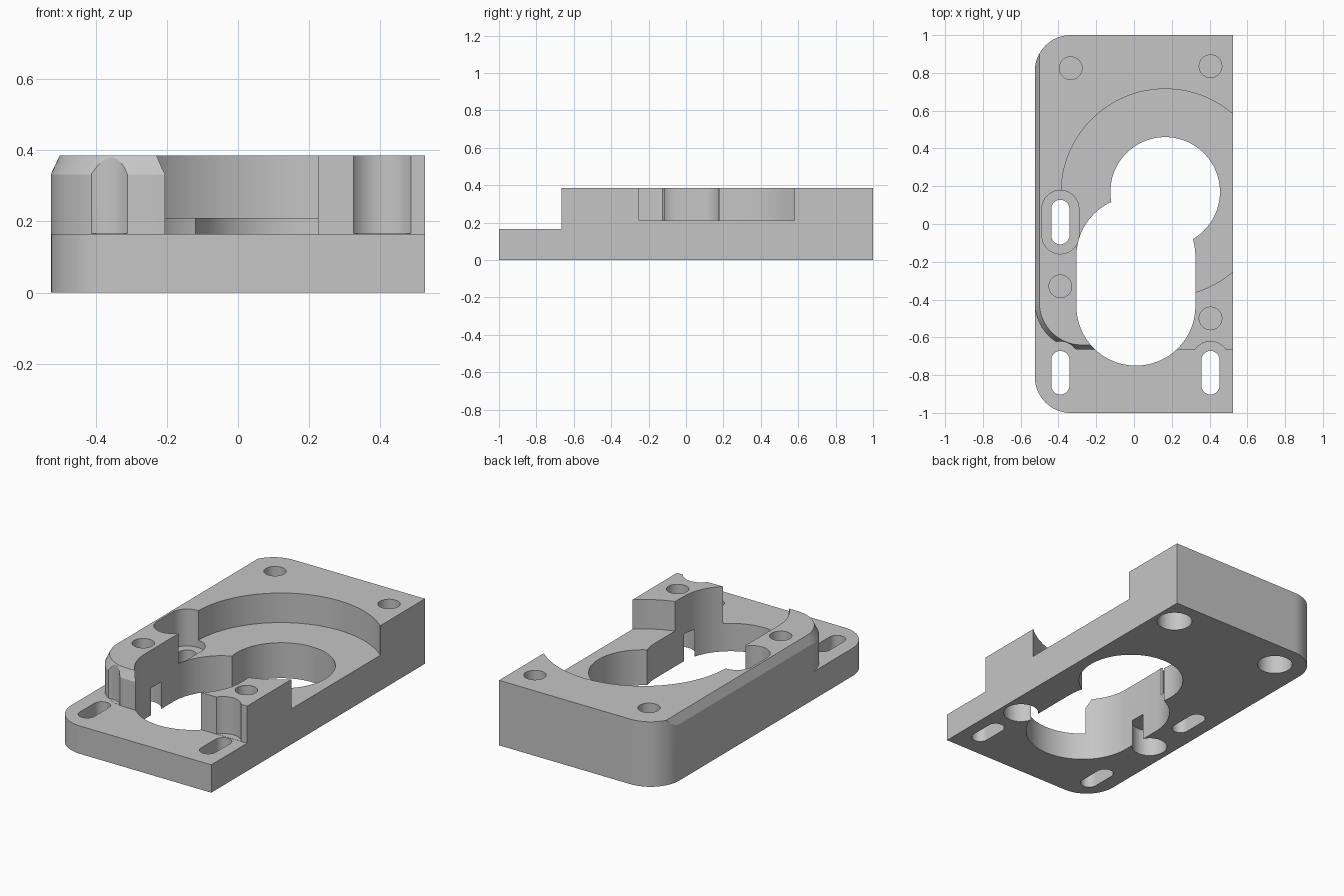
import bpy, bmesh
from math import sin, cos, pi, radians

cube = bpy.data.objects.get("Cube")
if cube:
    bpy.data.objects.remove(cube, do_unlink=True)

grey = bpy.data.materials.new("plain grey")
grey.use_nodes = True
colour = (0.56, 0.56, 0.56, 1)
grey.diffuse_color = colour
grey.node_tree.nodes["Principled BSDF"].inputs["Base Color"].default_value = colour


def arc(cx, cy, r, start, end, steps=24):
    """Points along an arc, angles in degrees."""
    angles = [radians(start + (end - start) * i / steps) for i in range(steps + 1)]
    return [(cx + r * cos(a), cy + r * sin(a)) for a in angles]


def slot(x, y0, y1, r):
    """Outline with two round ends, lying along y."""
    return arc(x, y1, r, 0, 180, 32) + arc(x, y0, r, 180, 360, 32)


def loft(name, layers):
    """Closed solid through (height, outline) layers of equal point count."""
    bm = bmesh.new()
    rings = [[bm.verts.new((x, y, z)) for x, y in outline] for z, outline in layers]
    for low, high in zip(rings, rings[1:]):
        for i in range(len(low)):
            bm.faces.new((low[i - 1], low[i], high[i], high[i - 1]))
    bm.faces.new(rings[0][::-1])
    bm.faces.new(rings[-1])
    bmesh.ops.recalc_face_normals(bm, faces=bm.faces)
    mesh = bpy.data.meshes.new(name)
    bm.to_mesh(mesh)
    bm.free()
    obj = bpy.data.objects.new(name, mesh)
    bpy.context.collection.objects.link(obj)
    mesh.materials.append(grey)
    return obj


def cut(target, layers):
    """Subtract a lofted solid from the target."""
    cutter = loft("cutter", layers)
    cutter.hide_render = True
    mod = target.modifiers.new("cut", 'BOOLEAN')
    mod.operation = 'DIFFERENCE'
    mod.solver = 'EXACT'
    mod.object = cutter
    bpy.context.view_layer.objects.active = target
    bpy.ops.object.modifier_apply(modifier=mod.name)
    bpy.data.objects.remove(cutter, do_unlink=True)


def circle(x, y, r, count=64):
    return [(x + r * cos(2 * pi * i / count), y + r * sin(2 * pi * i / count))
            for i in range(count)]


# Main block: square on the right, rounded corners on the left
W, TOP, FLANGE, ABOVE = 0.525, 0.385, 0.165, 0.5
corner = 0.19
outline = [(W, -1), (W, 1)]
outline += arc(-W + corner, 1 - corner, corner, 90, 180)
outline += arc(-W + corner, -1 + corner, corner, 180, 270)
block = loft("mounting_block", [(0, outline), (TOP, outline)])


# Front flange step, rounded shoulder and chamfered left edge
def shoulder(inset):
    front, r = -0.665, 0.25
    cx, cy = -W + r, front + r
    pts = [(-0.8, 1.2), (-0.8, -1.2), (0.8, -1.2), (0.8, front), (0.01, front)]
    pts += [(-0.01, front + inset)]
    pts += [(x - 0.001, y) for x, y in arc(cx, cy, r - inset, 270, 180)]
    return pts + [(-W + inset - 0.001, 1.2)]


cut(block, [(FLANGE, shoulder(0)), (0.332, shoulder(0)), (0.438, shoulder(0.05))])

# Round recess and the two overlapping through openings
cut(block, [(0.21, circle(0.165, 0.165, 0.55, 128)),
            (ABOVE, circle(0.165, 0.165, 0.55, 128))])
for opening in (circle(0.165, 0.17, 0.29, 96), slot(0.01, -0.435, -0.17, 0.315)):
    cut(block, [(-0.1, opening), (ABOVE, opening)])

# Adjustment slots with room for screw heads
for x, y0, y1 in ((-0.39, -0.06, 0.08), (-0.39, -0.855, -0.72), (0.405, -0.855, -0.72)):
    head, through = slot(x, y0, y1, 0.098), slot(x, y0, y1, 0.048)
    cut(block, [(FLANGE + 0.001, head), (ABOVE, head)])
    cut(block, [(-0.1, through), (ABOVE, through)])

# Screw holes from above, wider nut pockets from below, thin web between
for x, y in ((-0.335, 0.825), (0.405, 0.835), (-0.39, -0.33), (0.405, -0.5)):
    cut(block, [(0.171, circle(x, y, 0.06)), (ABOVE, circle(x, y, 0.06))])
    cut(block, [(-0.1, circle(x, y, 0.097)), (0.16, circle(x, y, 0.097))])

# Smooth the round walls, keep the edges crisp
bpy.ops.object.select_all(action='DESELECT')
block.select_set(True)
bpy.context.view_layer.objects.active = block
bpy.ops.object.shade_smooth_by_angle(angle=radians(25))
